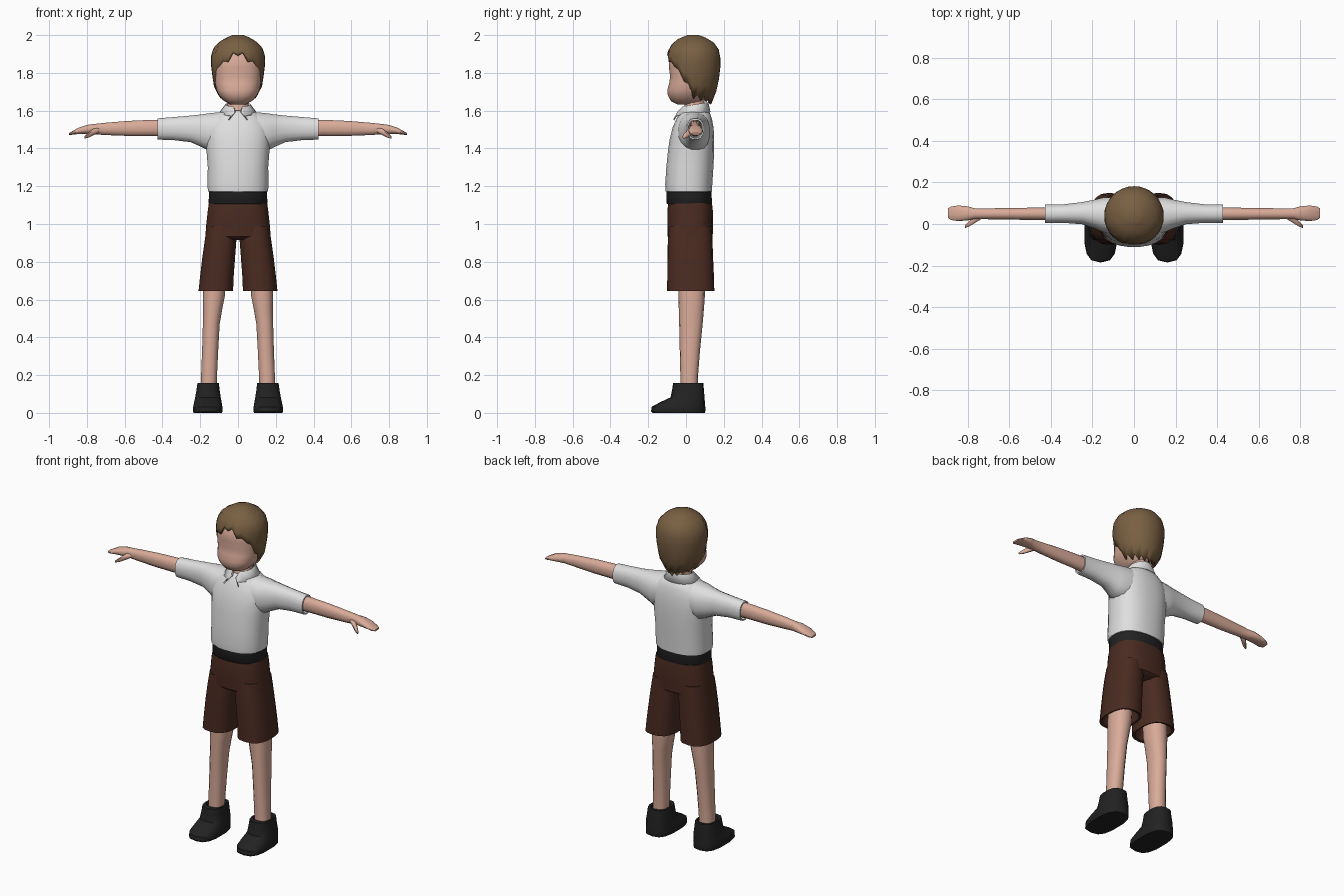
import bpy, bmesh, math
from math import sin, cos, pi


def material(name, rgb):
    m = bpy.data.materials.new(name)
    m.diffuse_color = (*rgb, 1)
    return m


SKIN = material("skin", (0.70, 0.41, 0.32))
HAIR = material("brown_hair", (0.19, 0.115, 0.055))
WHITE = material("white_cloth", (0.74, 0.74, 0.74))
BROWN = material("dark_brown_cloth", (0.068, 0.024, 0.015))
BLACK = material("black_leather", (0.016, 0.016, 0.016))


def finish(name, bm, mat, mirror=False, thick=0, angle=50):
    bmesh.ops.recalc_face_normals(bm, faces=bm.faces)
    me = bpy.data.meshes.new(name)
    bm.to_mesh(me)
    bm.free()
    ob = bpy.data.objects.new(name, me)
    bpy.context.collection.objects.link(ob)
    me.materials.append(mat)
    bpy.ops.object.select_all(action='DESELECT')
    ob.select_set(True)
    bpy.context.view_layer.objects.active = ob
    bpy.ops.object.shade_smooth_by_angle(angle=math.radians(angle))
    if thick:
        s = ob.modifiers.new("thickness", 'SOLIDIFY')
        s.thickness = thick
        s.offset = -1
    if mirror:
        ob.modifiers.new("mirror", 'MIRROR')
    return ob


def spow(v, e):
    return math.copysign(abs(v) ** e, v)


def loft(name, rings, mat, n=16, axis='z', square=2.3, mirror=False, caps=True, angle=50):
    """Each ring is (position, u_min, u_max, v_min, v_max): u,v = x,y for axis z, y,z for axis x."""
    bm = bmesh.new()
    rows = []
    for t, u0, u1, v0, v1 in rings:
        row = []
        for i in range(n):
            a = 2 * pi * (i + 0.5) / n
            u = (u0 + u1) / 2 + (u1 - u0) / 2 * spow(cos(a), 2 / square)
            v = (v0 + v1) / 2 + (v1 - v0) / 2 * spow(sin(a), 2 / square)
            row.append(bm.verts.new((u, v, t) if axis == 'z' else (t, u, v)))
        rows.append(row)
    for r, s in zip(rows, rows[1:]):
        for i in range(n):
            j = (i + 1) % n
            bm.faces.new((r[i], r[j], s[j], s[i]))
    if caps:
        bm.faces.new(rows[0])
        bm.faces.new(rows[-1])
    return finish(name, bm, mat, mirror, angle=angle)


def centred(rings):
    """Expand (z, half_width, y_min, y_max) to full rings."""
    return [(z, -w, w, a, b) for z, w, a, b in rings]


def lerp_table(table, t):
    for (t0, *a), (t1, *b) in zip(table, table[1:]):
        if t <= t1:
            f = max(0, (t - t0) / (t1 - t0))
            return [p + (q - p) * f for p, q in zip(a, b)]
    return table[-1][1:]


# Head and neck
loft("head", centred([
    (1.632, .04, -.045, .06), (1.65, .072, -.08, .09), (1.68, .1, -.097, .11),
    (1.71, .115, -.1, .13), (1.745, .122, -.09, .145), (1.78, .127, -.085, .155),
    (1.83, .13, -.092, .16), (1.88, .127, -.088, .155), (1.93, .1, -.06, .13)]), SKIN, 20, square=2.5, angle=60)
loft("neck", centred([(1.56, .068, -.03, .1), (1.61, .058, -.01, .1), (1.68, .058, -.01, .1)]), SKIN, 12)

# Hair shell with a ragged lower edge
shape = [  # height, half width, front reach, back reach
    (1.64, .072, .06, .095), (1.68, .105, .1, .115), (1.72, .126, .12, .128), (1.80, .138, .138, .142),
    (1.86, .145, .142, .145), (1.91, .141, .136, .142), (1.95, .118, .115, .122),
    (1.98, .078, .08, .085), (2.0, .03, .03, .03)]
edge = [(0, 1.905), (15, 1.89), (30, 1.85), (45, 1.845), (60, 1.79), (75, 1.745), (90, 1.675),
        (110, 1.665), (180, 1.645)]
bm = bmesh.new()
cols, N, ROWS = [], 32, 8
for i in range(N):
    a = 2 * pi * i / N
    deg = abs(math.degrees(a if a <= pi else a - 2 * pi))
    low = lerp_table(edge, deg)[0] + (0.014 if i % 2 else -0.012)
    col = []
    for k in range(ROWS + 1):
        f = k / ROWS
        z = low + (2.0 - low) * (1 - (1 - f) ** 1.6)
        w, front, back = lerp_table(shape, z)
        col.append(bm.verts.new((w * sin(a), .038 - (front if cos(a) > 0 else back) * cos(a), z)))
    cols.append(col)
for i in range(N):
    c, d = cols[i], cols[(i + 1) % N]
    for k in range(ROWS):
        bm.faces.new((c[k], d[k], d[k + 1], c[k + 1]))
bm.faces.new([c[-1] for c in cols])
finish("hair", bm, HAIR, thick=.012)

# Shirt body, sleeves with open cuffs
loft("shirt_body", centred([
    (1.168, .145, -.095, .125), (1.172, .16, -.108, .138), (1.21, .163, -.111, .14), (1.30, .161, -.105, .146),
    (1.39, .168, -.096, .15), (1.45, .172, -.087, .15), (1.51, .168, -.072, .147),
    (1.555, .145, -.052, .138), (1.585, .11, -.038, .128), (1.602, .072, -.022, .112)]), WHITE, 24, square=2.4, angle=60)
loft("sleeves", [
    (.07, -.05, .13, 1.40, 1.596), (.15, -.04, .128, 1.385, 1.588), (.19, -.022, .118, 1.405, 1.582),
    (.25, -.002, .106, 1.432, 1.575), (.34, .005, .095, 1.443, 1.567), (.427, .004, .095, 1.446, 1.56),
    (.427, .012, .087, 1.454, 1.552), (.39, .016, .083, 1.46, 1.548)], WHITE, 16, 'x', mirror=True)

# Turned-down collar, open at the front with pointed tips
bm = bmesh.new()
rows = []
M = 18
for i in range(M + 1):
    a = 2 * pi * i / M
    tip = i in (0, M)
    side = 1 if i == 0 else -1
    c = (1 + cos(a)) / 2
    if tip:
        pts = [(.012 * side, -.026, 1.592), (.016 * side, -.046, 1.592), (.05 * side, -.068, 1.553)]
    else:
        pts = [(.06 * sin(a), .048 - .062 * cos(a), 1.635 - .02 * c),
               (.067 * sin(a), .048 - .07 * cos(a), 1.645 - .024 * c),
               (.104 * sin(a), .04 - (.1 if c > .5 else .09) * cos(a), 1.592 - .016 * c)]
    rows.append([bm.verts.new(p) for p in pts])
for r, s in zip(rows, rows[1:]):
    for k in range(2):
        bm.faces.new((r[k], s[k], s[k + 1], r[k + 1]))
finish("collar", bm, WHITE, thick=.008, angle=40)

# Arms, hands and thumbs
loft("arms", [
    (.38, .017, .082, 1.462, 1.55), (.45, .018, .08, 1.465, 1.553), (.58, .02, .078, 1.465, 1.547),
    (.70, .022, .076, 1.47, 1.537), (.765, .024, .076, 1.474, 1.53), (.80, .016, .086, 1.476, 1.525),
    (.845, .013, .09, 1.476, 1.51), (.88, .018, .085, 1.472, 1.49), (.895, .03, .075, 1.471, 1.482)],
    SKIN, 12, 'x', mirror=True)
loft("thumbs", [
    (.735, .022, .05, 1.485, 1.51), (.765, .004, .04, 1.468, 1.506), (.79, -.012, .018, 1.457, 1.486),
    (.812, -.02, -.004, 1.452, 1.466)], SKIN, 8, 'x', mirror=True)

# Belt and shorts
loft("belt", centred([(1.105, .154, -.1, .135), (1.11, .157, -.105, .138), (1.18, .154, -.104, .136)]), BLACK, 24)
loft("shorts_seat", centred([
    (.915, .14, -.07, .11), (.935, .174, -.098, .142), (1.0, .169, -.1, .144), (1.07, .161, -.1, .143),
    (1.112, .155, -.094, .138)]), BROWN, 24, square=2.6)
loft("shorts_legs", [
    (.76, .05, .17, -.05, .1), (.648, .035, .2, -.085, .135), (.645, .025, .21, -.1, .15),
    (.72, .022, .202, -.099, .148), (.83, .014, .189, -.098, .143), (.92, .007, .176, -.096, .14),
    (.99, .003, .166, -.09, .135)], BROWN, 18, square=2.6, mirror=True)

# Legs and shoes
loft("legs", [
    (.12, .113, .198, -.03, .062), (.2, .11, .196, -.03, .064), (.33, .104, .191, -.033, .074),
    (.47, .096, .187, -.036, .088), (.54, .084, .186, -.038, .094), (.62, .068, .187, -.04, .1),
    (.78, .06, .178, -.045, .105)], SKIN, 14, mirror=True)
loft("shoes", [
    (0, .084, .236, -.178, .1), (.008, .08, .24, -.185, .102), (.032, .081, .239, -.182, .102),
    (.055, .085, .234, -.14, .1), (.082, .09, .228, -.082, .098), (.12, .096, .221, -.074, .095),
    (.157, .1, .216, -.068, .092), (.157, .108, .206, -.04, .075), (.145, .112, .2, -.032, .068)],
    BLACK, 14, square=2.8, mirror=True, angle=40)
